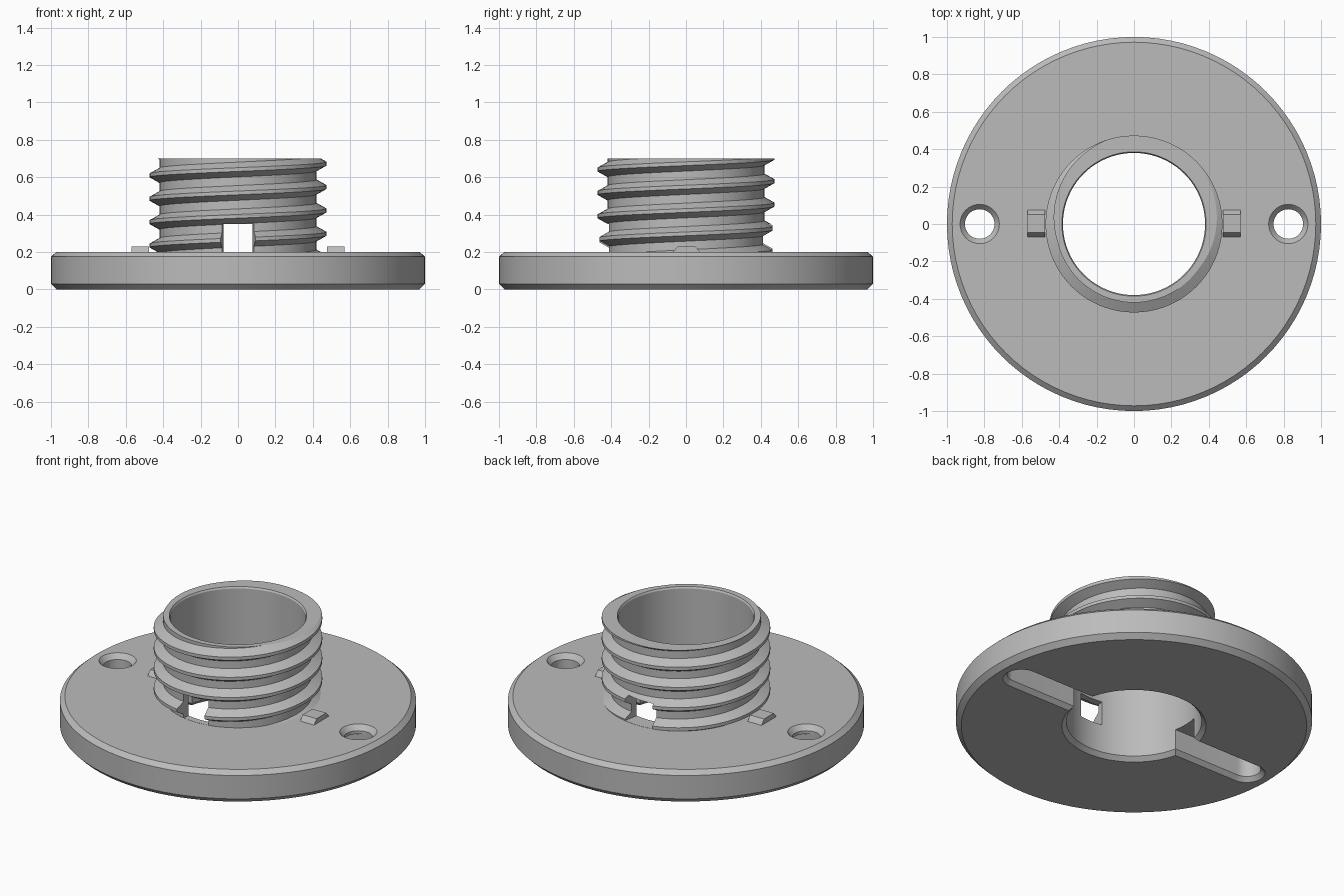
import bpy, bmesh
from math import cos, sin, pi, radians

old = bpy.data.objects.get("Cube")
if old:
    bpy.data.objects.remove(old, do_unlink=True)

grey = bpy.data.materials.new("plain grey")
grey.use_nodes = True
colour = (0.5, 0.5, 0.5, 1)
grey.diffuse_color = colour
grey.node_tree.nodes["Principled BSDF"].inputs["Base Color"].default_value = colour

PLATE_TOP, NECK_TOP = 0.2, 0.7
BORE, NECK, CREST = 0.38, 0.42, 0.473
PITCH = 0.125
HOLE_X, HOLE_R = 0.825, 0.08


def loft(name, rings, closed=False):
    """Skin a list of equal point loops; cap the ends or join them up."""
    bm = bmesh.new()
    loops = [[bm.verts.new(p) for p in ring] for ring in rings]
    pairs = list(zip(loops, loops[1:]))
    if closed:
        pairs.append((loops[-1], loops[0]))
    else:
        bm.faces.new(loops[0])
        bm.faces.new(loops[-1])
    for a, b in pairs:
        for i in range(len(a)):
            j = (i + 1) % len(a)
            bm.faces.new((a[i], a[j], b[j], b[i]))
    bmesh.ops.recalc_face_normals(bm, faces=bm.faces)
    mesh = bpy.data.meshes.new(name)
    bm.to_mesh(mesh)
    bm.free()
    obj = bpy.data.objects.new(name, mesh)
    bpy.context.collection.objects.link(obj)
    return obj


def circle(r, z, x=0, n=48):
    return [(x + r * cos(2 * pi * i / n), r * sin(2 * pi * i / n), z) for i in range(n)]


def slot_outline(side, r, z):
    """Straight slot out of the bore with a round outer end."""
    arc = [radians(a) for a in range(-90, 91, 10)]
    pts = [(0.25, -r)] + [(HOLE_X + r * cos(a), r * sin(a)) for a in arc] + [(0.25, r)]
    return [(side * x, y, z) for x, y in pts]


def block(name, half_x, half_y, z0, z1):
    corners = [(-half_x, -half_y), (half_x, -half_y), (half_x, half_y), (-half_x, half_y)]
    return loft(name, [[(x, y, z) for x, y in corners] for z in (z0, z1)])


def cut(obj, cutters):
    bpy.context.view_layer.objects.active = obj
    for c in cutters:
        mod = obj.modifiers.new("cut", 'BOOLEAN')
        mod.operation, mod.solver, mod.object = 'DIFFERENCE', 'EXACT', c
        bpy.ops.object.modifier_apply(modifier=mod.name)


def finish(obj):
    obj.data.materials.clear()
    obj.data.materials.append(grey)
    bpy.ops.object.select_all(action='DESELECT')
    obj.select_set(True)
    bpy.context.view_layer.objects.active = obj
    bpy.ops.object.shade_smooth_by_angle(angle=radians(25))


# Flange plate and threaded neck body, turned from one closed profile
profile = [(BORE + 0.025, 0), (0.97, 0), (1, 0.03), (1, 0.175), (0.972, PLATE_TOP),
           (NECK, PLATE_TOP), (NECK, NECK_TOP), (BORE + 0.006, NECK_TOP),
           (BORE, NECK_TOP - 0.01), (BORE, 0.025)]
body = loft("flange_and_neck", [circle(r, z, n=96) for r, z in profile], closed=True)

# Screw thread, a trapezoid swept along a right-handed helix
section = [(NECK - 0.015, -0.048), (CREST, -0.01), (CREST, 0.01), (NECK - 0.015, 0.048)]
steps = 72
rings = []
for i in range(int(-0.6 * steps), int(4.3 * steps)):
    a = pi + 2 * pi * i / steps
    z = 0.235 + PITCH * i / steps
    rings.append([(r * cos(a), r * sin(a), z + dz) for r, dz in section])
thread = loft("screw_thread", rings)

# Cutters: side windows that widen outwards, thread ends, screw holes, slots
windows = []
for s in (-1, 1):
    plan = [(-0.07, 0.33), (0.07, 0.33), (0.1, 0.5), (-0.1, 0.5)]
    windows.append(loft("window_cutter", [[(x, s * y, z) for x, y in plan]
                                          for z in (PLATE_TOP + 0.001, 0.35)]))
trims = [block("top_trim", 0.6, 0.6, NECK_TOP, 1), block("base_trim", 0.6, 0.6, -0.1, 0.18)]
holes, slots = [], []
for s in (-1, 1):
    hole = [(HOLE_R - 0.001, 0.1), (HOLE_R - 0.001, 0.17), (0.105, PLATE_TOP), (0.113, 0.21)]
    holes.append(loft("hole_cutter", [circle(r, z, s * HOLE_X) for r, z in hole]))
    slot = [(0.113, -0.01), (HOLE_R, 0.025), (HOLE_R, 0.15)]
    slots.append(loft("slot_cutter", [slot_outline(s, r, z) for r, z in slot]))

cut(body, windows + slots + holes)
cut(thread, trims + windows)
for c in windows + trims + holes + slots:
    bpy.data.objects.remove(c, do_unlink=True)

# Small ramped stop lugs beside the neck
lugs = []
for s, name in ((-1, "right_lug"), (1, "left_lug")):
    ramp = [(-0.075, 0.19), (-0.07, PLATE_TOP), (-0.045, 0.23),
            (0.05, 0.23), (0.075, PLATE_TOP), (0.08, 0.19)]
    lugs.append(loft(name, [[(s * x, y, z) for y, z in ramp] for x in (0.475, 0.57)]))

for obj in [body, thread] + lugs:
    finish(obj)
